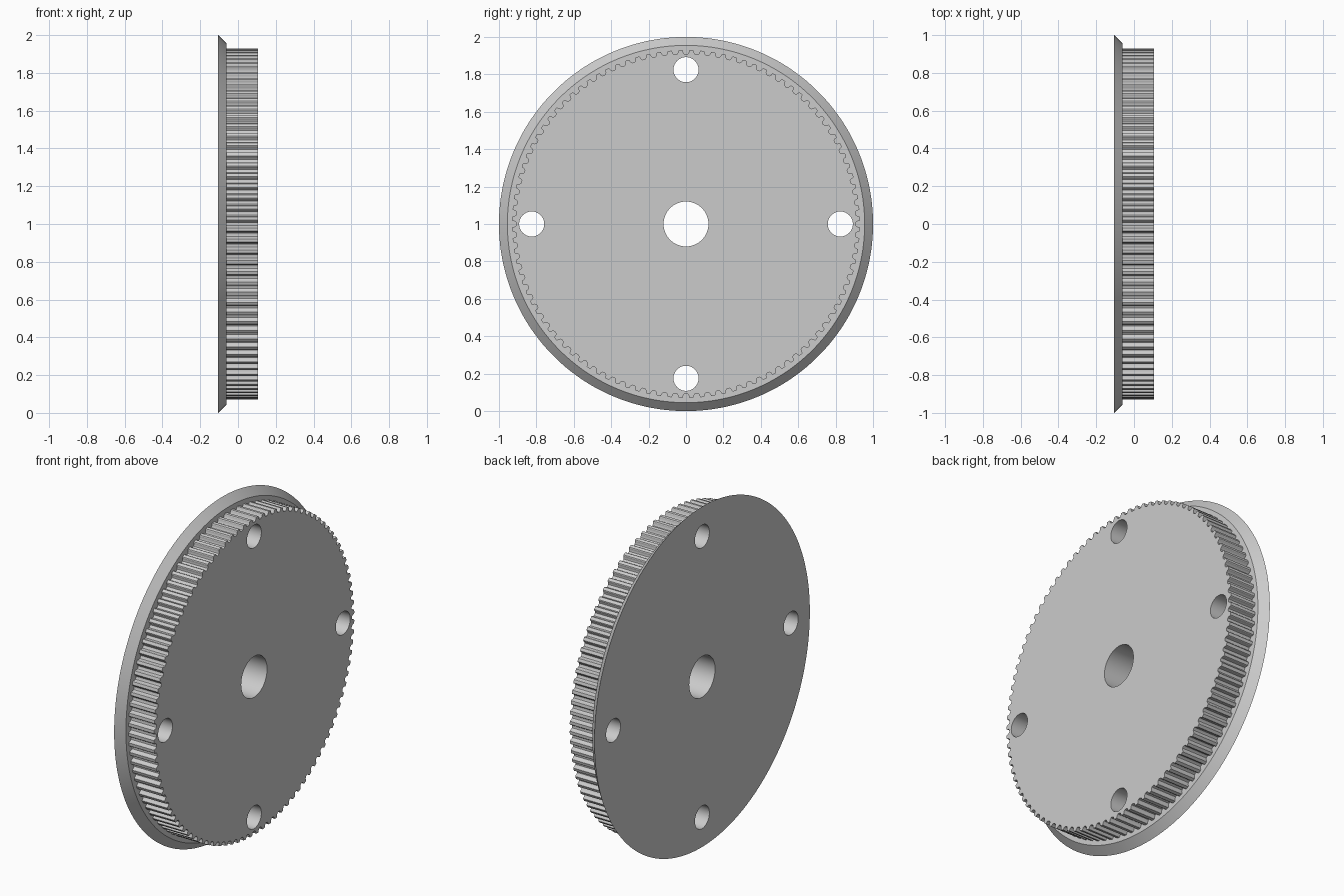
import bpy, bmesh
from math import cos, sin, pi, radians
from mathutils import Matrix

cube = bpy.data.objects.get("Cube")
if cube:
    bpy.data.objects.remove(cube)

TEETH = 100
TIP, DEPTH = 0.93, 0.023
FLANGE_R, LIP_R = 1.0, 0.955
BACK, STEP, FRONT = -0.105, -0.06, 0.105
# One tooth pitch: (fraction of pitch, fraction of groove depth)
GROOVE = [(0.0, 0), (0.3, 0), (0.36, 0.15), (0.4, 0.6), (0.5, 0.92),
          (0.65, 1), (0.8, 0.92), (0.9, 0.6), (0.94, 0.15)]

grey = bpy.data.materials.new("plain grey")
grey.use_nodes = True
colour = (0.6, 0.6, 0.6, 1)
grey.diffuse_color = colour
grey.node_tree.nodes["Principled BSDF"].inputs["Base Color"].default_value = colour


def make_object(name, bm):
    bmesh.ops.recalc_face_normals(bm, faces=bm.faces)
    mesh = bpy.data.meshes.new(name)
    bm.to_mesh(mesh)
    bm.free()
    mesh.materials.append(grey)
    obj = bpy.data.objects.new(name, mesh)
    bpy.context.collection.objects.link(obj)
    return obj


def ring(bm, x, radius=None):
    """Loop around the axle: a circle, or the toothed outline if no radius is given."""
    verts = []
    for tooth in range(TEETH):
        for along, deep in GROOVE:
            a = 2 * pi * (tooth + along - 0.65) / TEETH
            r = radius or TIP - DEPTH * deep
            verts.append(bm.verts.new((x, r * cos(a), 1 + r * sin(a))))
    return verts


# Wheel body: bevelled flange stepping down to a toothed rim
bm = bmesh.new()
loops = [ring(bm, BACK, FLANGE_R), ring(bm, STEP, LIP_R),
         ring(bm, STEP), ring(bm, FRONT)]
for lower, upper in zip(loops, loops[1:]):
    for i in range(len(lower)):
        bm.faces.new((lower[i - 1], lower[i], upper[i], upper[i - 1]))
bm.faces.new(loops[0])
bm.faces.new(loops[-1])
wheel = make_object("toothed_wheel", bm)

# Axle bore and four mounting holes, cut through the body
bm = bmesh.new()
holes = [(0, 0, 0.12)]
holes += [(0.825 * cos(k * pi / 2), 0.825 * sin(k * pi / 2), 0.067) for k in range(4)]
for y, z, r in holes:
    place = Matrix.Translation((0, y, 1 + z)) @ Matrix.Rotation(pi / 2, 4, 'Y')
    bmesh.ops.create_cone(bm, cap_ends=True, segments=64, radius1=r, radius2=r,
                          depth=0.5, matrix=place)
cutter = make_object("hole_cutter", bm)
cutter.hide_render = True

cut = wheel.modifiers.new("holes", 'BOOLEAN')
cut.operation = 'DIFFERENCE'
cut.solver = 'EXACT'
cut.object = cutter

bpy.ops.object.select_all(action='DESELECT')
wheel.select_set(True)
bpy.context.view_layer.objects.active = wheel
bpy.ops.object.modifier_apply(modifier=cut.name)
bpy.data.objects.remove(cutter)
bpy.ops.object.shade_smooth_by_angle(angle=radians(30))
